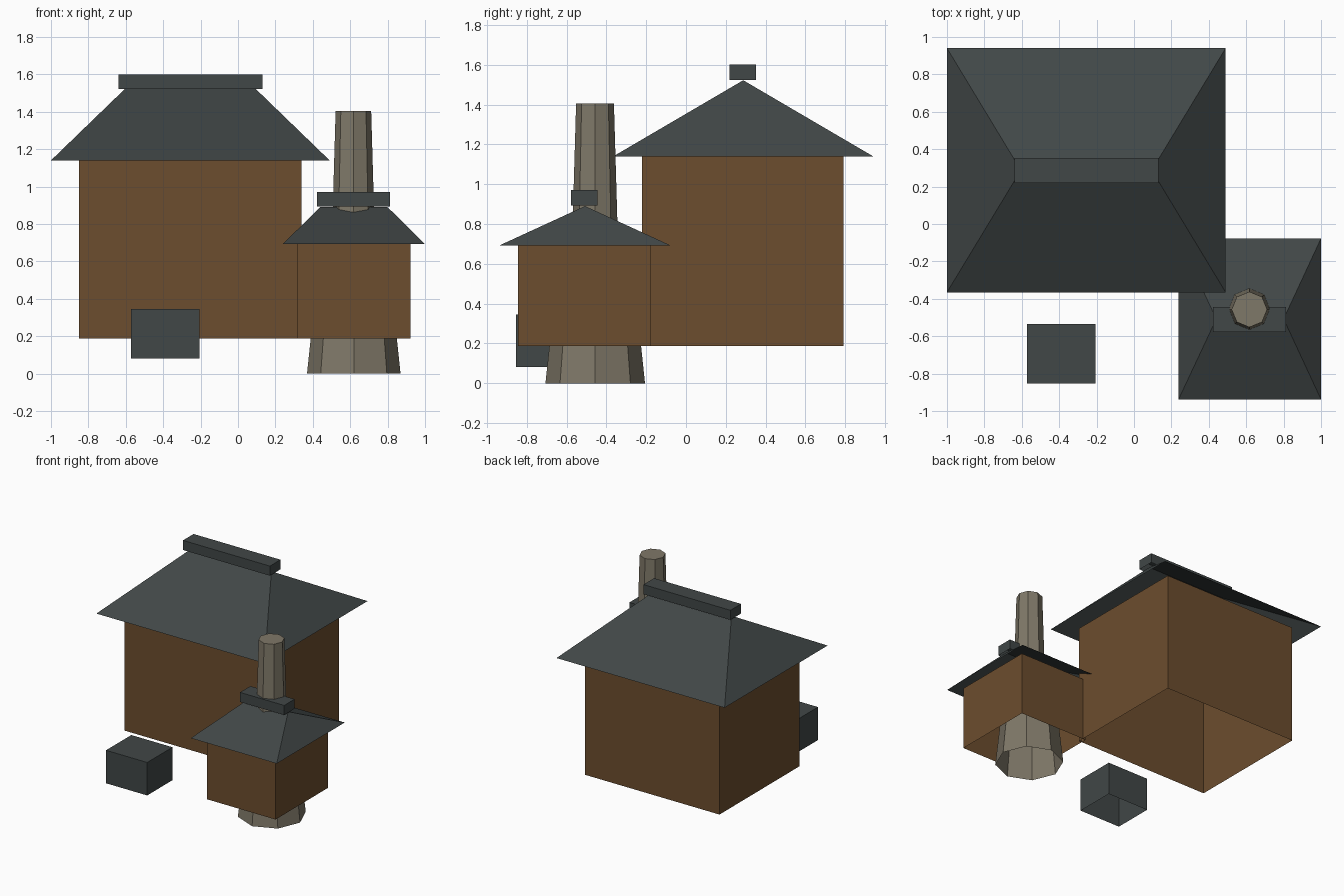
import bpy, math

if "Cube" in bpy.data.objects:
    bpy.data.objects.remove(bpy.data.objects["Cube"])


def material(name, rgb):
    m = bpy.data.materials.new(name)
    lin = [((c / 255 + 0.055) / 1.055) ** 2.4 for c in rgb]
    m.diffuse_color = (*lin, 1)
    m.use_nodes = True
    m.node_tree.nodes["Principled BSDF"].inputs["Base Color"].default_value = m.diffuse_color
    return m


WOOD = material("brown_timber", (108, 77, 46))
SLATE = material("dark_slate", (65, 71, 71))
STONE = material("grey_stone", (127, 120, 104))


def mesh_object(name, verts, faces, mat):
    me = bpy.data.meshes.new(name)
    me.from_pydata(verts, [], faces)
    me.materials.append(mat)
    ob = bpy.data.objects.new(name, me)
    bpy.context.collection.objects.link(ob)
    return ob


def box(name, x, y, z, mat):
    # block with an open underside
    verts = [(a, b, c) for c in z for b in y for a in x]
    faces = [(4, 5, 7, 6), (0, 1, 5, 4), (2, 6, 7, 3), (0, 4, 6, 2), (1, 3, 7, 5)]
    return mesh_object(name, verts, faces, mat)


def hip_roof(name, x, y, z, ridge):
    # four slopes, open underneath
    m = sum(y) / 2
    verts = [(x[0], y[0], z[0]), (x[1], y[0], z[0]), (x[1], y[1], z[0]),
             (x[0], y[1], z[0]), (ridge[0], m, z[1]), (ridge[1], m, z[1])]
    faces = [(0, 1, 5, 4), (1, 2, 5), (2, 3, 4, 5), (3, 0, 4)]
    return mesh_object(name, verts, faces, SLATE)


def tapered(name, centre, z, radii, sides=8):
    # faceted stone column with an open underside
    verts = [(centre[0] + r * math.cos(math.tau * i / sides),
              centre[1] + r * math.sin(math.tau * i / sides), h)
             for h, r in zip(z, radii) for i in range(sides)]
    faces = [(i, (i + 1) % sides, sides + (i + 1) % sides, sides + i)
             for i in range(sides)]
    faces.append(tuple(range(sides, 2 * sides)))
    return mesh_object(name, verts, faces, STONE)


# main house
box("main_walls", (-0.85, 0.34), (-0.22, 0.79), (0.187, 1.14), WOOD)
hip_roof("main_roof", (-1.0, 0.49), (-0.365, 0.94), (1.14, 1.522), (-0.605, 0.095))
box("main_ridge_cap", (-0.64, 0.13), (0.218, 0.352), (1.523, 1.60), SLATE)

# side house
box("side_walls", (0.315, 0.923), (-0.843, -0.177), (0.187, 0.692), WOOD)
hip_roof("side_roof", (0.238, 1.0), (-0.938, -0.077), (0.692, 0.89), (0.44, 0.80))
box("side_ridge_cap", (0.422, 0.813), (-0.577, -0.445), (0.893, 0.97), SLATE)

# stone base and chimney
tapered("stone_base", (0.619, -0.456), (0.0, 0.62), (0.25, 0.185))
tapered("chimney", (0.617, -0.457), (0.62, 1.405), (0.118, 0.095))

# loose crate in front
box("front_crate", (-0.572, -0.207), (-0.854, -0.534), (0.082, 0.346), SLATE)
